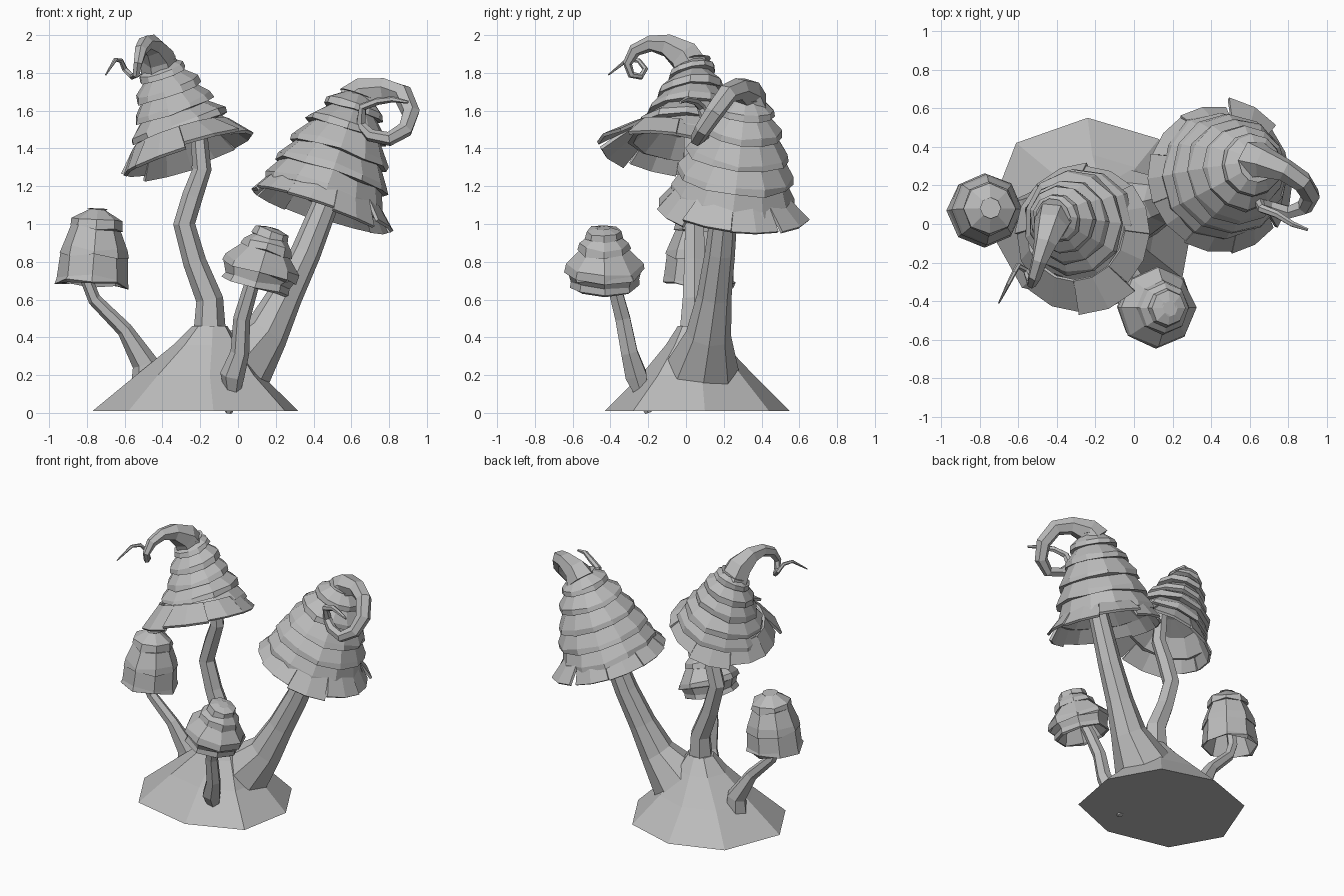
import bpy, bmesh, math, random
from mathutils import Vector

random.seed(4)
if "Cube" in bpy.data.objects:
    bpy.data.objects.remove(bpy.data.objects["Cube"])

grey = bpy.data.materials.new("clay grey")
grey.use_nodes = True
grey.diffuse_color = (0.5, 0.5, 0.5, 1)
grey.node_tree.nodes["Principled BSDF"].inputs["Base Color"].default_value = (0.5, 0.5, 0.5, 1)


def finish(name, bm):
    bmesh.ops.recalc_face_normals(bm, faces=bm.faces[:])
    mesh = bpy.data.meshes.new(name)
    bm.to_mesh(mesh)
    bm.free()
    mesh.materials.append(grey)
    obj = bpy.data.objects.new(name, mesh)
    bpy.context.collection.objects.link(obj)
    return obj


def loft(name, rings):
    """Skin a list of equal-sized point rings and close both ends."""
    bm = bmesh.new()
    loops = [[bm.verts.new(p) for p in ring] for ring in rings]
    n = len(loops[0])
    for a, b in zip(loops, loops[1:]):
        for i in range(n):
            j = (i + 1) % n
            bm.faces.new((a[i], a[j], b[j], b[i]))
    bm.faces.new(loops[0])
    bm.faces.new(loops[-1])
    return finish(name, bm)


def frame(axis):
    side = Vector((0, 1, 0)).cross(axis).normalized()
    return side, axis.cross(side)


def tube(name, path, sides=6):
    """Tapered tube through (x, y, z, radius) points."""
    pts = [Vector(p[:3]) for p in path]
    rings, u = [], None
    for k, p in enumerate(pts):
        t = (pts[min(k + 1, len(pts) - 1)] - pts[max(k - 1, 0)]).normalized()
        u = frame(t)[0] if u is None else (u - t * u.dot(t)).normalized()
        v = t.cross(u)
        angles = [math.tau * i / sides for i in range(sides)]
        rings.append([p + (u * math.cos(a) + v * math.sin(a)) * path[k][3] for a in angles])
    return loft(name, rings)


def cap(name, base, axis, top_axis, tiers, top, sides, inner, step=0.03, wobble=0.008):
    """Hollow terraced cap: tiers overhang, and rings lean from axis to top_axis."""
    base, spine = Vector(base), Vector(axis).normalized()
    r0, h0 = tiers[0]
    profile = [(0.03, h0 + inner), (r0 * 0.6, h0 + inner * 0.8), (r0 * 0.93, h0)]
    for (r, h), (rn, hn) in zip(tiers, tiers[1:] + [top]):
        profile += [(r, h), (r - 0.008, h + 0.035), (rn - step, hn)]
    profile.append(top)
    rings = []
    for r, h in profile:
        u, v = frame(spine.lerp(Vector(top_axis).normalized(), max(0, h / top[1])).normalized())
        ring = []
        for i in range(sides):
            a = math.tau * i / sides
            rr = r * (1 + random.uniform(-0.03, 0.03))
            hh = h + random.uniform(-wobble, wobble) * min(1, r * 4)
            ring.append(base + (u * math.cos(a) + v * math.sin(a)) * rr + spine * hh)
        rings.append(ring)
    return loft(name, rings)


def brim(name, base, axis, start, end_height, reaches):
    """Ragged skirt of separate flaps around the cap edge."""
    base, axis = Vector(base), Vector(axis).normalized()
    u, v = frame(axis)
    bm = bmesh.new()
    for k, reach in enumerate(reaches):
        drop = random.uniform(-0.025, 0.025)
        rows = []
        for r, h in (start, (reach, end_height + drop)):
            row = []
            for i in range(3):
                a = math.tau * (k + i * 0.5) / len(reaches)
                row.append(bm.verts.new(base + (u * math.cos(a) + v * math.sin(a)) * r + axis * h))
            rows.append(row)
        for i in range(2):
            bm.faces.new((rows[0][i], rows[0][i + 1], rows[1][i + 1], rows[1][i]))
    obj = finish(name, bm)
    solid = obj.modifiers.new("thickness", "SOLIDIFY")
    solid.thickness = 0.018
    solid.offset = 0


# Ground mound, an uneven octagon rising to a blunt peak
outline = [(0.32, 0.1), (0.13, 0.44), (-0.24, 0.55), (-0.61, 0.42),
           (-0.77, 0.01), (-0.58, -0.33), (-0.13, -0.43), (0.25, -0.28)]
mound = []
for x, y, z, s in ((-0.23, 0.06, 0.01, 1), (-0.21, 0.06, 0.2, 0.61),
                   (-0.17, 0.05, 0.36, 0.32), (-0.15, 0.04, 0.46, 0.17)):
    mound.append([Vector((x + s * (px + 0.23), y + s * (py - 0.06), z)) for px, py in outline])
loft("ground_mound", mound)

# Stems
tube("tall_stem", [(-0.15, 0.04, 0.38, 0.09), (-0.15, 0.045, 0.6, 0.072), (-0.23, 0.045, 0.8, 0.062),
                   (-0.285, 0.045, 1.0, 0.058), (-0.24, 0.04, 1.15, 0.055),
                   (-0.19, 0.03, 1.29, 0.05), (-0.21, 0.03, 1.5, 0.045)])
tube("leaning_stem", [(-0.03, 0.08, 0.21, 0.21), (0.15, 0.12, 0.42, 0.12), (0.25, 0.15, 0.62, 0.092),
                      (0.36, 0.18, 0.85, 0.08), (0.48, 0.21, 1.15, 0.068), (0.53, 0.24, 1.3, 0.05)], 8)
tube("small_right_stem", [(-0.49, 0.11, 0.1, 0.08), (-0.49, 0.11, 0.26, 0.07), (-0.6, 0.09, 0.44, 0.042),
                          (-0.76, 0.08, 0.6, 0.035), (-0.8, 0.07, 0.7, 0.035), (-0.77, 0.07, 0.9, 0.03)])
tube("small_front_stem", [(-0.05, -0.2, 0.002, 0.02), (-0.03, -0.24, 0.12, 0.045), (-0.03, -0.265, 0.2, 0.065),
                          (0.01, -0.3, 0.32, 0.05), (0.02, -0.335, 0.5, 0.045),
                          (0.07, -0.38, 0.67, 0.04), (0.15, -0.43, 0.85, 0.03)])

# Tall cap with its skirt and curled tip
cap("tall_cap", (-0.27, -0.01, 1.38), (-0.31, 0.1, 1), (-0.38, -0.25, 1),
    [(0.3, 0.04), (0.27, 0.13), (0.22, 0.23), (0.18, 0.33), (0.13, 0.43)], (0.095, 0.5), 11, 0.13)
brim("tall_cap_skirt", (-0.27, -0.05, 1.38), (-0.31, 0.16, 1), (0.26, 0.1), -0.03,
     [0.36, 0.35, 0.37, 0.36, 0.35, 0.4, 0.42, 0.36])
tube("tall_cap_tip", [(-0.41, 0.04, 1.8, 0.105), (-0.43, -0.01, 1.89, 0.09), (-0.46, -0.1, 1.945, 0.062),
                      (-0.49, -0.19, 1.955, 0.043), (-0.515, -0.27, 1.92, 0.035),
                      (-0.53, -0.31, 1.85, 0.025), (-0.54, -0.29, 1.79, 0.02), (-0.56, -0.24, 1.78, 0.017),
                      (-0.6, -0.215, 1.82, 0.015), (-0.62, -0.25, 1.865, 0.013),
                      (-0.65, -0.31, 1.87, 0.011), (-0.7, -0.41, 1.79, 0.004)])

# Leaning cap with its skirt and curled tip
base, axis = (0.44, 0.24, 1.1), (0.34, 0.13, 1)
cap("leaning_cap", base, axis, axis,
    [(0.335, 0.04), (0.315, 0.16), (0.275, 0.28), (0.225, 0.41), (0.165, 0.52)], (0.1, 0.62), 12, 0.13)
brim("leaning_cap_skirt", base, axis, (0.29, 0.09), -0.03,
     [0.39, 0.42, 0.37, 0.36, 0.37, 0.37, 0.38, 0.39, 0.4])
tube("leaning_cap_tip", [(0.62, 0.33, 1.64, 0.11), (0.67, 0.32, 1.695, 0.085), (0.78, 0.28, 1.715, 0.06),
                         (0.87, 0.22, 1.69, 0.055), (0.915, 0.15, 1.59, 0.05), (0.885, 0.09, 1.5, 0.044),
                         (0.8, 0.06, 1.45, 0.038), (0.7, 0.09, 1.47, 0.034), (0.65, 0.11, 1.53, 0.028),
                         (0.66, 0.08, 1.62, 0.023), (0.74, 0.05, 1.65, 0.02),
                         (0.82, 0, 1.66, 0.016), (0.9, -0.03, 1.645, 0.008)])

# Small caps
axis = (0.08, 0.03, 1)
cap("small_right_cap", (-0.775, 0.07, 0.68), axis, axis,
    [(0.195, 0), (0.185, 0.15), (0.14, 0.3)], (0.055, 0.4), 8, 0.2, 0.01, 0.025)
axis = (0.3, -0.02, 1)
cap("small_front_cap", (0.1, -0.43, 0.7), axis, axis,
    [(0.185, -0.03), (0.21, 0.05), (0.14, 0.17), (0.1, 0.24)], (0.045, 0.29), 8, 0.14, 0.01, 0.02)
